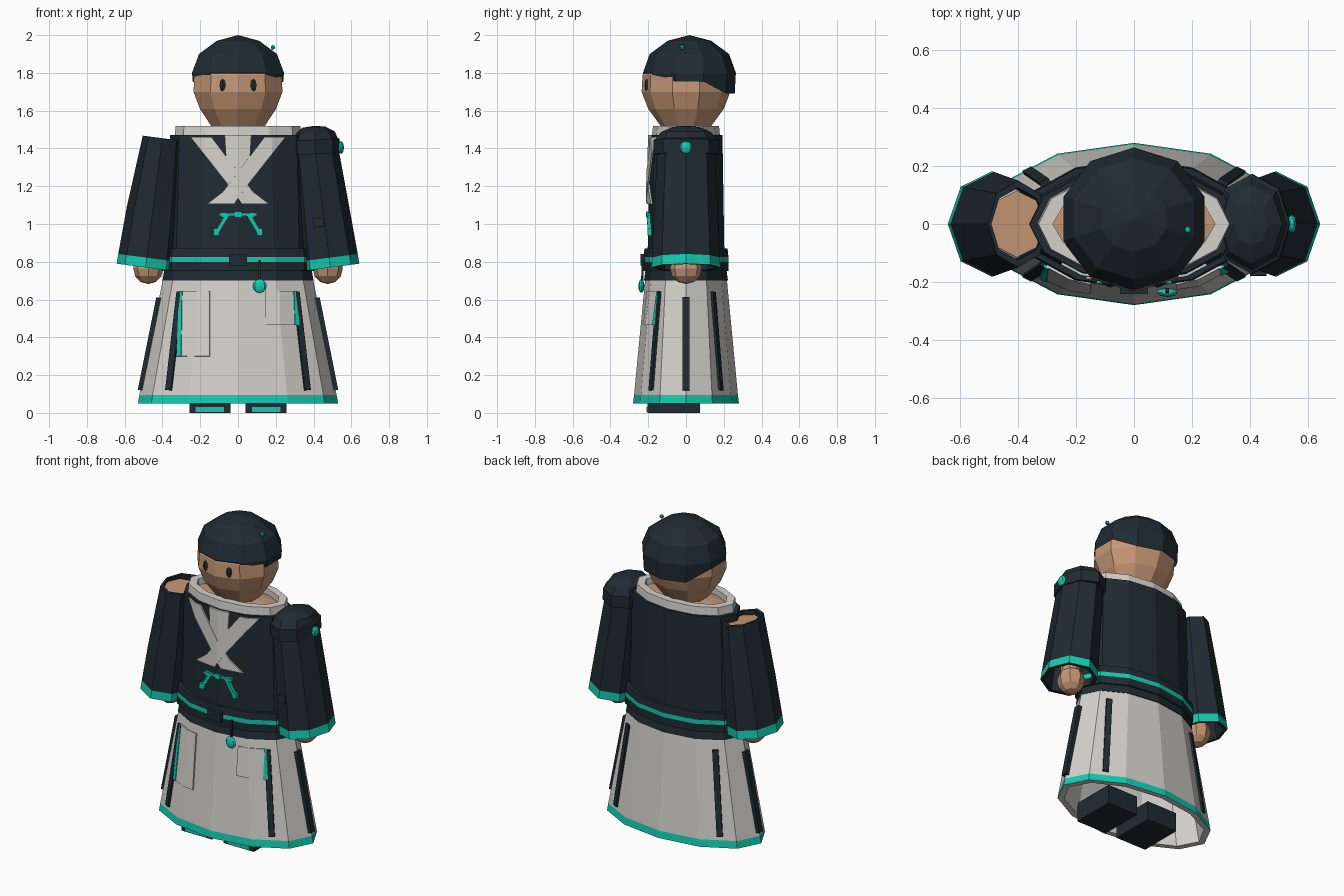
import bpy, bmesh
from math import sin, cos, pi, atan2
from mathutils import Vector, Matrix

if "Cube" in bpy.data.objects:
    bpy.data.objects.remove(bpy.data.objects["Cube"])


def material(name, rgb):
    m = bpy.data.materials.new(name)
    m.use_nodes = True
    m.diffuse_color = (*rgb, 1)
    m.node_tree.nodes["Principled BSDF"].inputs["Base Color"].default_value = (*rgb, 1)
    return m


NAVY = material("dark navy", (0.014, 0.024, 0.032))
TEAL = material("bright teal", (0.006, 0.6, 0.44))
LIGHT = material("pale cloth", (0.66, 0.64, 0.6))
SKIN = material("skin", (0.56, 0.31, 0.18))


def finish(name, bm, mats, matrix=None):
    bmesh.ops.remove_doubles(bm, verts=bm.verts, dist=0.0005)
    bmesh.ops.recalc_face_normals(bm, faces=bm.faces)
    if matrix:
        bm.transform(matrix)
    me = bpy.data.meshes.new(name)
    bm.to_mesh(me)
    bm.free()
    for m in mats:
        me.materials.append(m)
    ob = bpy.data.objects.new(name, me)
    bpy.context.collection.objects.link(ob)
    return ob


def loft(name, rings, n, mats, cut=(), caps=True, matrix=None, shape=None):
    """Stack of elliptical rings (rx, ry, z); segments listed in cut use the second colour."""
    bm = bmesh.new()
    loops = []
    for rx, ry, z in rings:
        loops.append([bm.verts.new((rx * sin(2 * pi * i / n), ry * cos(2 * pi * i / n), z))
                      for i in range(n)])
    for k in range(len(loops) - 1):
        for i in range(n):
            j = (i + 1) % n
            f = bm.faces.new((loops[k][i], loops[k][j], loops[k + 1][j], loops[k + 1][i]))
            f.material_index = 1 if k in cut else 0
    if caps:
        for ring, loop in ((rings[0], loops[0]), (rings[-1], loops[-1])):
            if ring[0] > 0:
                bm.faces.new(loop)
    if shape:
        shape(loops)
    return finish(name, bm, mats, matrix)


def bar(name, a, b, w, d, mat, normal=(0, -1, 0)):
    """Box beam from a to b, w wide and d deep along the normal."""
    a, b = Vector(a), Vector(b)
    z = (b - a).normalized()
    x = Vector(normal).cross(z).normalized()
    y = z.cross(x)
    m = Matrix((x * w, y * d, b - a)).transposed().to_4x4()
    bm = bmesh.new()
    bmesh.ops.create_cube(bm, size=1)
    return finish(name, bm, [mat], Matrix.Translation((a + b) / 2) @ m)


def ball(name, loc, size, mat, u=8, v=6):
    bm = bmesh.new()
    bmesh.ops.create_uvsphere(bm, u_segments=u, v_segments=v, radius=1)
    return finish(name, bm, [mat], Matrix.Translation(loc) @ Matrix.Diagonal((*size, 1)))


def lerp_ring(rings, z):
    for (ax, ay, az), (bx, by, bz) in zip(rings, rings[1:]):
        if z <= bz or bz == rings[-1][2]:
            t = (z - az) / (bz - az)
            return ax + (bx - ax) * t, ay + (by - ay) * t


def depth(rings, x, z):
    """Depth of a twelve-sided surface at x and z."""
    rx, ry = lerp_ring(rings, z)
    u = min(abs(x) / rx, 1)
    k = 0 if u < 0.5 else 1 if u < sin(pi / 3) else 2
    u0, u1 = sin(k * pi / 6), sin((k + 1) * pi / 6)
    t = (u - u0) / (u1 - u0)
    return ry * (cos(k * pi / 6) * (1 - t) + cos((k + 1) * pi / 6) * t)


def plate(name, pts, mat, rings, lift=0.004, fold=0.18):
    """Thin cloth piece cut to an outline and laid over the front of a surface."""
    bm = bmesh.new()
    bm.faces.new([bm.verts.new((x, 0, z)) for x, z in pts])
    for c in (-fold, 0, fold):
        bmesh.ops.bisect_plane(bm, geom=bm.verts[:] + bm.edges[:] + bm.faces[:],
                               plane_co=(c, 0, 0), plane_no=(1, 0, 0))
    for v in bm.verts:
        v.co.y = -depth(rings, v.co.x, v.co.z) - lift
    ob = finish(name, bm, [mat])
    mod = ob.modifiers.new("thickness", "SOLIDIFY")
    mod.thickness, mod.offset = 0.009, 0


# Skirt: hollow, with a coloured hem
SKIRT = [(0.53, 0.28, 0.05), (0.522, 0.275, 0.095), (0.395, 0.215, 0.72)]
loft("skirt", [(0.36, 0.18, 0.71), (0.49, 0.245, 0.05)] + SKIRT, 12, [LIGHT, TEAL], cut=(2,), caps=False)
for sx in (-1, 1):
    for sy in (-1, 1):
        ends = [(sx * x, sy * depth(SKIRT, x, z), z) for x, z in ((0.365, 0.12), (0.305, 0.64))]
        bar("skirt_stripe", *ends, 0.035, 0.025, NAVY, (sx * 0.27, sy * 0.53, 0.05))
    bar("skirt_side_stripe", (sx * 0.518, 0, 0.12), (sx * 0.42, 0, 0.61), 0.038, 0.025, NAVY, (sx, 0, 0))

# Skirt pockets with coloured edges
for s, inner, low in ((-1, 0.15, 0.3), (1, 0.145, 0.465)):
    plate("pocket", [(s * inner, low), (s * 0.305, low), (s * 0.3, 0.645), (s * inner, 0.645)],
          LIGHT, SKIRT, 0.004, 0.222)
    plate("pocket_trim", [(s * 0.3, low), (s * 0.325, low), (s * 0.31, 0.645), (s * 0.295, 0.645)],
          TEAL, SKIRT, 0.009, 0.222)

# Tunic, collar and chest opening
TUNIC = [(0.4, 0.222, 0.7), (0.375, 0.203, 0.85), (0.36, 0.193, 1.47)]
loft("tunic", TUNIC, 12, [NAVY])
loft("collar", [(0.28, 0.13, 1.47), (0.28, 0.13, 1.52), (0.33, 0.175, 1.52), (0.335, 0.18, 1.465)],
     12, [LIGHT], caps=False)
loft("shoulders", [(0.285, 0.135, 1.46), (0.285, 0.135, 1.48), (0.13, 0.11, 1.5)], 12, [SKIN])
plate("undershirt", [(-0.07, 1.47), (0.07, 1.47), (0.06, 1.3), (0, 1.24), (-0.06, 1.3)], LIGHT, TUNIC)
lapel = [(-0.25, 1.46), (-0.14, 1.46), (0.08, 1.17), (0.165, 1.105), (0.02, 1.105), (-0.03, 1.18)]
for s, lift in ((1, 0.006), (-1, 0.009)):
    plate("lapel", [(s * x, z) for x, z in lapel], LIGHT, TUNIC, lift)

# Chest fastening
bar("fastening_bar", (-0.1, -0.198, 1.05), (0.1, -0.198, 1.05), 0.014, 0.02, TEAL)
bar("fastening_knot", (0, -0.202, 1.035), (0, -0.202, 1.065), 0.035, 0.02, TEAL)
for s in (-1, 1):
    bar("fastening_cord", (s * 0.055, -0.195, 1.05), (s * 0.115, -0.19, 0.95), 0.022, 0.025, TEAL)
    bar("fastening_end", (s * 0.115, -0.19, 0.94), (s * 0.115, -0.19, 0.975), 0.03, 0.03, TEAL)
    bar("fastening_loop", (s * 0.075, -0.195, 1.035), (s * 0.075, -0.195, 1.06), 0.025, 0.02, TEAL)

# Belt, buckle and hanging charm
loft("belt", [(0.405, 0.225, 0.75), (0.405, 0.225, 0.798), (0.405, 0.225, 0.825), (0.4, 0.22, 0.87)],
     12, [NAVY, TEAL], cut=(1,))
bar("buckle", (0, -0.23, 0.78), (0, -0.23, 0.842), 0.095, 0.024, NAVY)
bar("charm_cord", (0.115, -0.227, 0.81), (0.115, -0.232, 0.7), 0.012, 0.012, NAVY)
ball("charm", (0.115, -0.236, 0.672), (0.037, 0.016, 0.037), TEAL)

# Arms: open sleeves with cuffs, arms and hands
for s in (-1, 1):
    tilt = Matrix.Translation((s * 0.49, 0, 0.77)) @ Matrix.Rotation(-s * atan2(0.09, 0.685), 4, "Y")
    top = 0.105 if s < 0 else 0.12
    loft("sleeve", [(top - 0.012, 0.125, 0.69), (0.135, 0.16, 0), (0.154, 0.182, 0), (0.152, 0.18, 0.052),
                    (0.14, 0.168, 0.3), (top, 0.15, 0.69), (top - 0.012, 0.125, 0.69)],
         8, [NAVY, TEAL], cut=(2,), caps=False, matrix=tilt)
    loft("arm", [(0.05, 0.05, -0.01), (0.07, 0.08, 0.3), (0.095, 0.115, 0.665)], 8, [SKIN], matrix=tilt)
    ball("hand", (s * 0.475, 0, 0.765), (0.08, 0.085, 0.083), SKIN)

# Left shoulder guard and arm pouch
guard = Matrix.Translation((0.41, 0, 1.37)) @ Matrix.Rotation(-0.05, 4, "Y")
loft("shoulder_guard", [(0.132, 0.172, 0), (0.132, 0.172, 0.075), (0.122, 0.16, 0.08),
                        (0.108, 0.135, 0.115), (0.06, 0.075, 0.143), (0, 0, 0.15)], 8, [NAVY], matrix=guard)
ball("shoulder_stud", (0.545, 0, 1.405), (0.016, 0.033, 0.033), TEAL)
bar("arm_pouch", (0.43, -0.165, 0.985), (0.427, -0.163, 1.03), 0.055, 0.03, NAVY)

# Head and eyes
loft("head", [(0.1, 0.1, 1.46), (0.15, 0.135, 1.52), (0.212, 0.2, 1.61), (0.248, 0.235, 1.7),
              (0.242, 0.23, 1.79), (0.18, 0.17, 1.88)], 10, [SKIN])
for s in (-1, 1):
    ball("eye", (s * 0.082, -0.207, 1.735), (0.019, 0.012, 0.034), NAVY, 6, 4)


# Cap with a lower back edge
def lower_back(loops):
    for v in loops[0]:
        v.co.z = 1.785 if v.co.y < -0.1 else 1.755 if v.co.y < 0.1 else 1.69


loft("cap", [(0.252, 0.24, 1.78), (0.256, 0.246, 1.8), (0.217, 0.21, 1.9), (0.118, 0.115, 1.97), (0, 0, 2)],
     10, [NAVY], caps=False, matrix=Matrix.Translation((0, 0.018, 0)), shape=lower_back)
ball("cap_stud", (0.185, -0.02, 1.935), (0.013, 0.013, 0.013), TEAL, 6, 4)

# Boots with coloured toe plates
for s in (-1, 1):
    bar("boot", (s * 0.148, -0.065, 0), (s * 0.148, -0.065, 0.12), 0.215, 0.28, NAVY)
    bar("toe_plate", (s * 0.15, -0.206, 0.005), (s * 0.15, -0.206, 0.03), 0.15, 0.008, TEAL)
